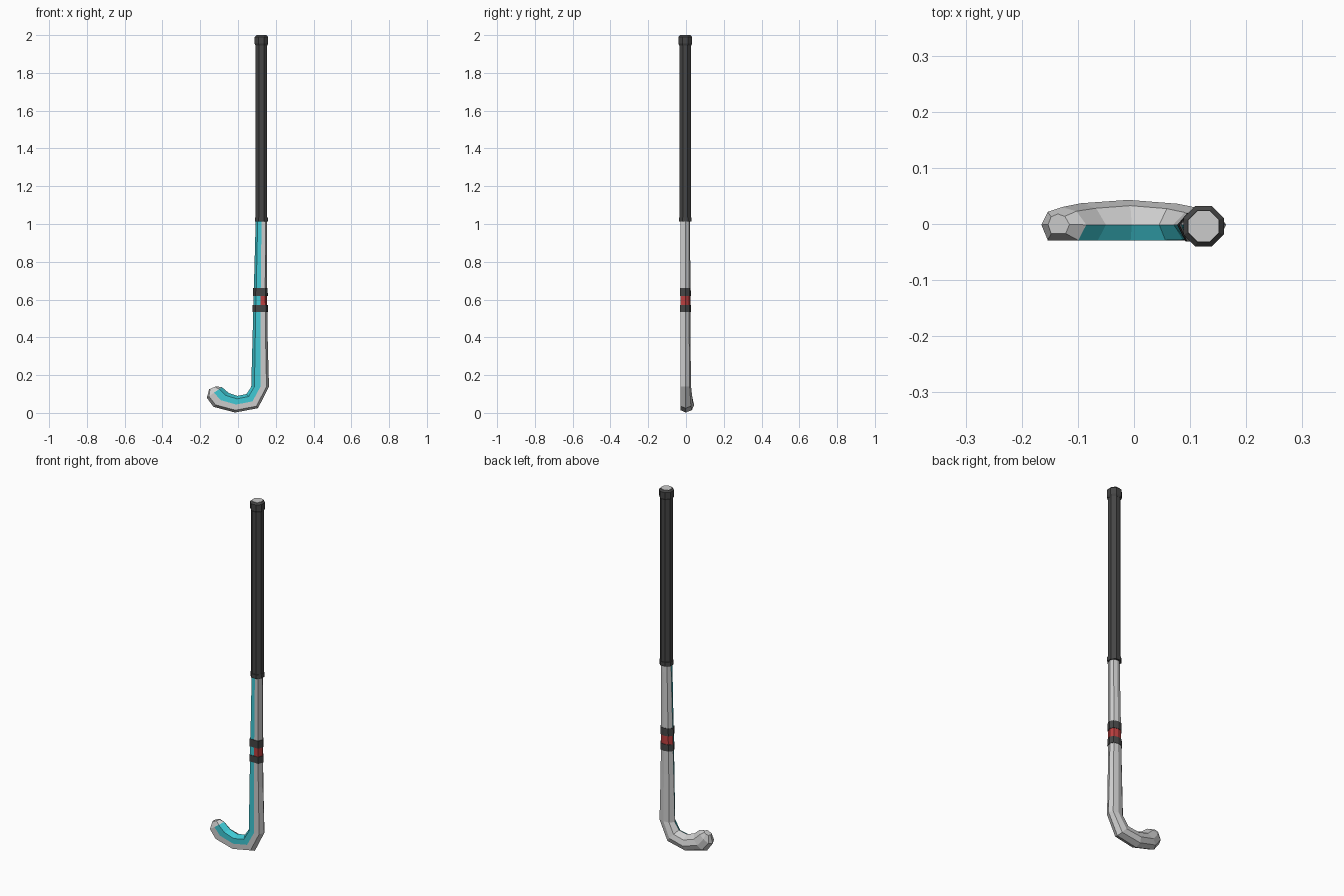
import bpy, bmesh, math

if "Cube" in bpy.data.objects:
    bpy.data.objects.remove(bpy.data.objects["Cube"])

def material(name, rgb):
    m = bpy.data.materials.new(name)
    m.diffuse_color = (*rgb, 1)
    m.use_nodes = True
    m.node_tree.nodes["Principled BSDF"].inputs["Base Color"].default_value = m.diffuse_color
    return m

GREY = material("grey", (0.8, 0.8, 0.8))
CYAN = material("cyan", (0.05, 0.58, 0.66))
RED = material("red", (0.5, 0.05, 0.05))
BLACK = material("black", (0.06, 0.06, 0.06))

def loft(name, rings, mats, pick=lambda seg, side: 0):
    """Skin closed rings of points; pick() gives the material slot per face."""
    bm = bmesh.new()
    rows = [[bm.verts.new(p) for p in ring] for ring in rings]
    n = len(rows[0])
    for s, (a, b) in enumerate(zip(rows, rows[1:])):
        for i in range(n):
            j = (i + 1) % n
            f = bm.faces.new((a[i], a[j], b[j], b[i]))
            f.material_index = pick(s, i)
    bm.faces.new(rows[0])
    bm.faces.new(rows[-1])
    bmesh.ops.recalc_face_normals(bm, faces=bm.faces)
    me = bpy.data.meshes.new(name)
    bm.to_mesh(me)
    bm.free()
    for m in mats:
        me.materials.append(m)
    ob = bpy.data.objects.new(name, me)
    bpy.context.collection.objects.link(ob)
    return ob

# Cross-section: (share of the way from outer to inner edge, depth share);
# negative depth is the flat front, positive the rounded back
PROFILE = [(0.14, -1), (0.48, -1), (0.82, -1), (1, -0.05),
           (0.78, 0.76), (0.45, 1), (0.14, 0.72), (0, -0.05)]

def section(outer, inner, front, back, grow=0.0):
    pts = []
    for t, d in PROFILE:
        t = 0.5 + (t - 0.5) * (1 + grow)
        y = d * (front if d < 0 else back) * (1 + grow)
        pts.append((outer[0] + (inner[0] - outer[0]) * t, y,
                    outer[1] + (inner[1] - outer[1]) * t))
    return pts

def shaft(z, grow=0.0):
    """Section of the straight, slightly tapering shaft at height z."""
    k = (1.03 - z) / 0.89
    return section((0.153 + 0.011 * k ** 3, z), (0.094 - 0.024 * k, z),
                   0.028, 0.022 + 0.002 * k, grow)

# Stick: shaft, heel bend, hook and toe
stick = [shaft(z) for z in (1.03, 0.62, 0.57, 0.4)] + [
    section((0.164, 0.14), (0.07, 0.138), 0.028, 0.027),
    section((0.106, 0.025), (0.045, 0.1), 0.029, 0.036),
    section((-0.015, 0.002), (-0.004, 0.09), 0.029, 0.043),
    section((-0.13, 0.032), (-0.05, 0.106), 0.029, 0.037),
    section((-0.165, 0.08), (-0.085, 0.136), 0.029, 0.03),
    section((-0.153, 0.125), (-0.115, 0.141), 0.017, 0.018),
]

def stick_slot(seg, side):
    if side in (1, 2) and seg < 8:
        return 1
    return 2 if seg == 1 else 0

loft("stick", stick, [GREY, CYAN, RED], stick_slot)

# Black bands either side of the red stripe
for name, lo, hi in (("lower_band", 0.535, 0.572), ("upper_band", 0.62, 0.662)):
    loft(name, [shaft(lo, 0.1), shaft(hi, 0.1)], [BLACK])

# Octagonal grip with a collar, flared end cap and pale end disc
def octagon(r, z):
    return [(0.124 + r * math.cos(math.pi * (i + 0.5) / 4),
             -0.004 + r * math.sin(math.pi * (i + 0.5) / 4), z) for i in range(8)]

loft("grip_collar", [octagon(0.037, 1.012), octagon(0.037, 1.035)], [BLACK])
loft("grip", [octagon(0.033, 1.03), octagon(0.033, 1.96)], [BLACK])
loft("end_cap", [octagon(0.034, 1.945), octagon(0.039, 1.955),
                 octagon(0.039, 1.99), octagon(0.03, 1.998)], [BLACK])
loft("end_disc", [octagon(0.029, 1.99), octagon(0.029, 2.0)], [GREY])
